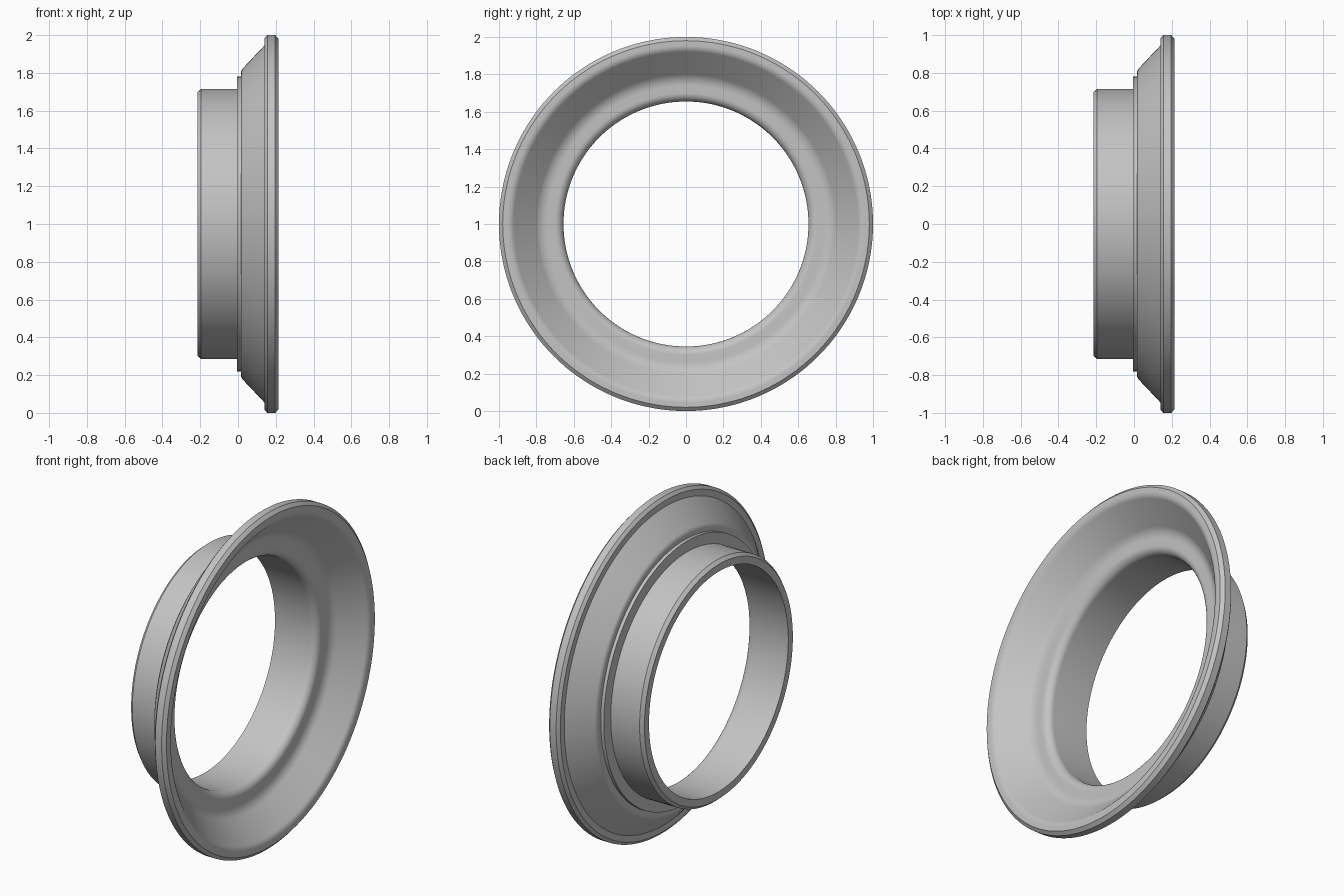
import bpy, bmesh, math
from mathutils import Vector, Matrix

if "Cube" in bpy.data.objects:
    bpy.data.objects.remove(bpy.data.objects["Cube"], do_unlink=True)

SEGMENTS = 144

# Single plain grey finish
grey = bpy.data.materials.new("satin_grey")
grey.use_nodes = True
colour = (0.55, 0.55, 0.55, 1)
grey.diffuse_color = colour
grey.node_tree.nodes["Principled BSDF"].inputs["Base Color"].default_value = colour


def rounded(corners, steps=8):
    """Closed outline of (axial, radius, fillet) corners, with arcs at fillets."""
    out = []
    for i, (x, r, fillet) in enumerate(corners):
        p = Vector((x, r))
        if not fillet:
            out.append(p)
            continue
        a = (Vector(corners[i - 1][:2]) - p).normalized()
        b = (Vector(corners[(i + 1) % len(corners)][:2]) - p).normalized()
        half = a.angle(b) / 2
        centre = p + (a + b).normalized() * fillet / math.sin(half)
        reach = fillet / math.tan(half)
        start, end = p + a * reach - centre, p + b * reach - centre
        for k in range(steps + 1):
            d = start.lerp(end, k / steps).normalized() * fillet
            out.append(centre + d)
    return out


def lathe(name, outline):
    """Revolve a closed outline about the x axis, one unit above the ground."""
    bm = bmesh.new()
    verts = [bm.verts.new((p.x, 0, p.y)) for p in outline]
    edges = [bm.edges.new((verts[i - 1], v)) for i, v in enumerate(verts)]
    bmesh.ops.spin(bm, geom=verts + edges, cent=(0, 0, 0), axis=(1, 0, 0),
                   angle=math.tau, steps=SEGMENTS, use_merge=True)
    bmesh.ops.remove_doubles(bm, verts=bm.verts, dist=0.00001)
    bmesh.ops.recalc_face_normals(bm, faces=bm.faces)
    bm.transform(Matrix.Translation((0, 0, 1)))
    mesh = bpy.data.meshes.new(name)
    bm.to_mesh(mesh)
    bm.free()
    mesh.materials.append(grey)
    obj = bpy.data.objects.new(name, mesh)
    bpy.context.collection.objects.link(obj)
    bpy.ops.object.select_all(action="DESELECT")
    obj.select_set(True)
    bpy.context.view_layer.objects.active = obj
    bpy.ops.object.shade_smooth_by_angle(angle=math.radians(28))
    return obj


flared_collar = [
    # Collar tube with chamfered end
    (-0.215, 0.655, 0), (-0.215, 0.698, 0), (-0.195, 0.715, 0),
    # Locating step
    (-0.005, 0.715, 0), (-0.005, 0.78, 0), (0.015, 0.78, 0),
    # Conical back of the flare
    (0.015, 0.813, 0.04), (0.14, 0.945, 0),
    # Chamfered outer rim
    (0.14, 0.982, 0), (0.155, 1.0, 0), (0.197, 1.0, 0), (0.215, 0.98, 0),
    # Dished inside of the flare, rolling into the bore
    (0.215, 0.935, 0.05), (0.062, 0.775, 0.09), (0.062, 0.655, 0.045),
]
lathe("flared_collar", rounded(flared_collar))
